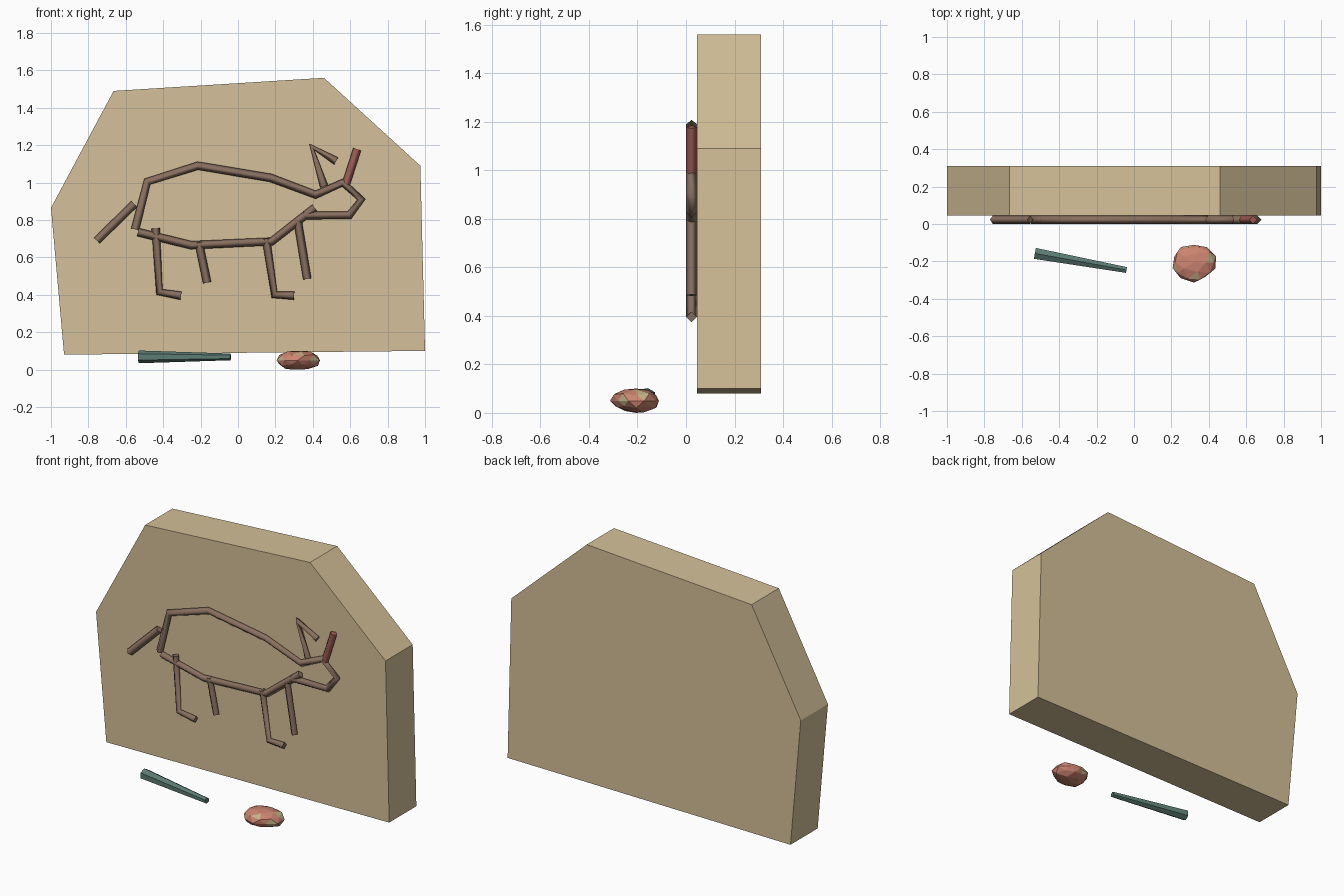
import bpy
import bmesh
import random
from mathutils import Vector

default = bpy.data.objects.get("Cube")
if default:
    bpy.data.objects.remove(default)


def material(name, rgb):
    m = bpy.data.materials.new(name)
    m.use_nodes = True
    m.diffuse_color = (*rgb, 1)
    m.node_tree.nodes["Principled BSDF"].inputs["Base Color"].default_value = (*rgb, 1)
    return m


STONE = material("sandstone", (0.66, 0.53, 0.32))
BROWN = material("dark brown", (0.25, 0.16, 0.115))
RED = material("red ochre", (0.36, 0.115, 0.09))
CLAY = material("clay pink", (0.60, 0.23, 0.16))
OCHRE = material("pale ochre", (0.55, 0.47, 0.25))
TEAL = material("slate teal", (0.105, 0.20, 0.17))


def mesh_object(name, bm, *mats):
    bmesh.ops.recalc_face_normals(bm, faces=bm.faces)
    mesh = bpy.data.meshes.new(name)
    bm.to_mesh(mesh)
    bm.free()
    for m in mats:
        mesh.materials.append(m)
    obj = bpy.data.objects.new(name, mesh)
    bpy.context.collection.objects.link(obj)
    return obj


def stroke(name, points, mat=BROWN, width=0.022):
    """Faceted raised line lying on the front of the slab."""
    curve = bpy.data.curves.new(name, "CURVE")
    curve.dimensions = "3D"
    curve.bevel_depth = width
    curve.bevel_resolution = 0
    curve.use_fill_caps = True
    spline = curve.splines.new("POLY")
    spline.points.add(len(points) - 1)
    for p, (x, z) in zip(spline.points, points):
        p.co = (x, 0.023, z, 1)
    curve.materials.append(mat)
    obj = bpy.data.objects.new(name, curve)
    bpy.context.collection.objects.link(obj)
    return obj


# Stone slab: extruded outline
outline = [(-0.93, 0.08), (1.0, 0.10), (0.975, 1.09),
           (0.46, 1.56), (-0.665, 1.49), (-1.0, 0.865)]
bm = bmesh.new()
face = bm.faces.new([bm.verts.new((x, 0.045, z)) for x, z in outline])
ext = bmesh.ops.extrude_face_region(bm, geom=[face], use_keep_orig=True)
bmesh.ops.translate(bm, vec=(0, 0.265, 0),
                    verts=[v for v in ext["geom"] if isinstance(v, bmesh.types.BMVert)])
mesh_object("stone_slab", bm, STONE)

# Animal drawn in strokes
stroke("back_and_head", [(-0.55, 0.75), (-0.485, 1.005), (-0.215, 1.09), (0.175, 1.025),
                         (0.415, 0.935), (0.56, 1.0), (0.66, 0.91), (0.595, 0.825),
                         (0.35, 0.825)])
stroke("belly_and_throat", [(-0.535, 0.735), (-0.25, 0.665), (0.18, 0.685), (0.41, 0.865)])
stroke("tail", [(-0.755, 0.69), (-0.555, 0.885)])
stroke("near_hind_leg", [(-0.44, 0.755), (-0.42, 0.415), (-0.305, 0.395)])
stroke("far_hind_leg", [(-0.21, 0.68), (-0.165, 0.465)])
stroke("near_front_leg", [(0.15, 0.70), (0.195, 0.40), (0.30, 0.395)])
stroke("far_front_leg", [(0.32, 0.79), (0.37, 0.485)])
stroke("ear", [(0.46, 0.98), (0.395, 1.19), (0.525, 1.115)])
stroke("horn", [(0.575, 0.985), (0.637, 1.178)], RED)

# Tapered hexagonal stick on the ground
start, end = Vector((-0.53, -0.157, 0.068)), Vector((-0.04, -0.246, 0.068))
axis = end - start
bm = bmesh.new()
bmesh.ops.create_cone(bm, cap_ends=True, segments=6, radius1=0.034, radius2=0.018,
                      depth=axis.length)
rot = axis.to_track_quat("Z", "Y").to_matrix()
bmesh.ops.rotate(bm, verts=bm.verts, matrix=rot)
bmesh.ops.translate(bm, verts=bm.verts, vec=(start + end) / 2)
mesh_object("stick", bm, TEAL)

# Flattened, uneven lump with a few pale facets
random.seed(4)
bm = bmesh.new()
bmesh.ops.create_icosphere(bm, subdivisions=2, radius=1)
for v in bm.verts:
    v.co *= random.uniform(0.9, 1.08)
bm.normal_update()
pale = [Vector(d).normalized() for d in
        [(-1, -0.6, 0.5), (0.9, 0.3, 0.6), (0.8, -0.7, 0.1), (0.1, -0.8, 0.7), (-0.3, 0.9, 0)]]
for f in bm.faces:
    direction = f.calc_center_median().normalized()
    f.material_index = int(any(direction.dot(d) > 0.95 for d in pale))
bmesh.ops.scale(bm, verts=bm.verts, vec=(0.118, 0.102, 0.053))
low = min(v.co.z for v in bm.verts)
bmesh.ops.translate(bm, verts=bm.verts, vec=(0.32, -0.205, -low))
mesh_object("pigment_lump", bm, CLAY, OCHRE)
